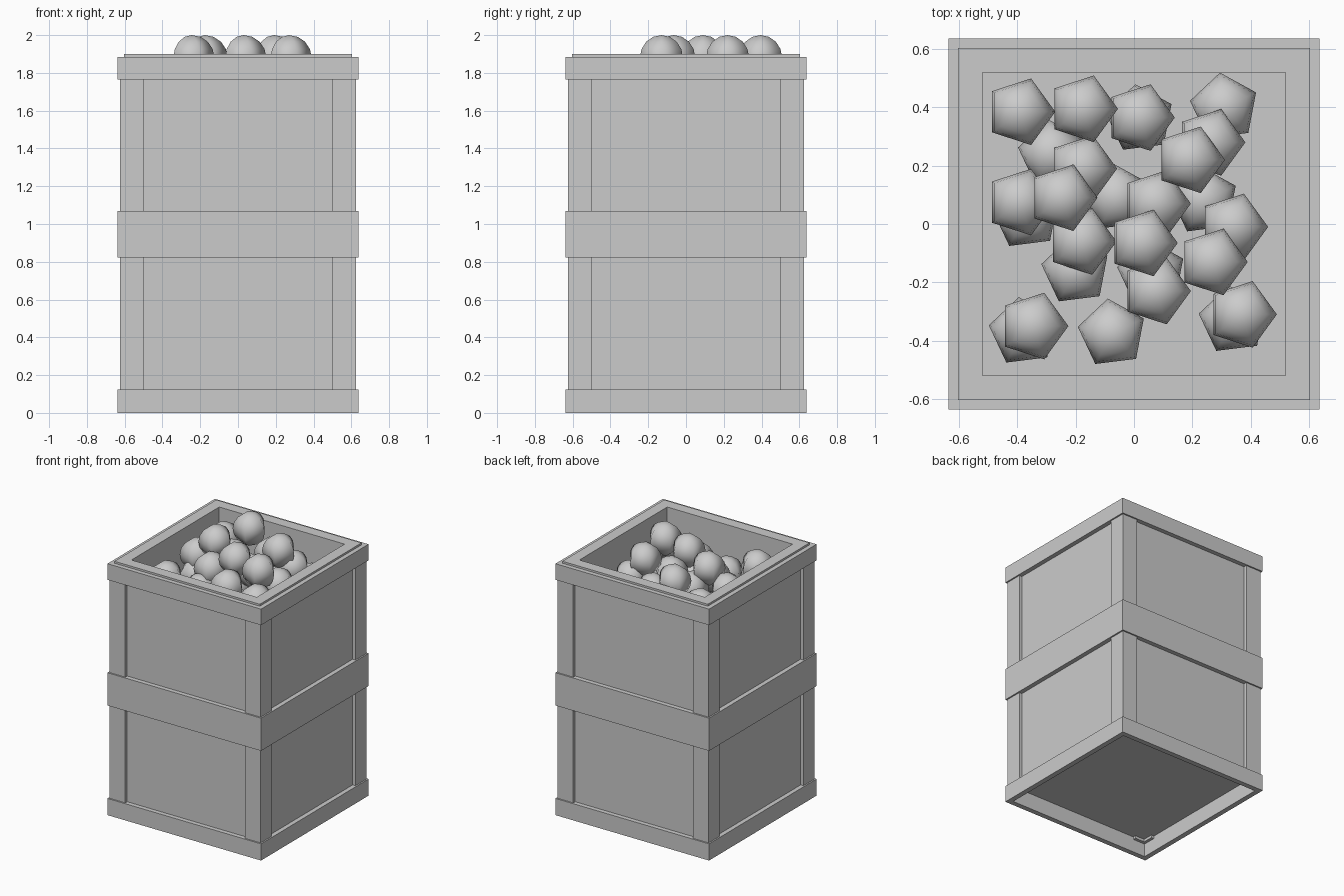
import bpy, bmesh, math

if "Cube" in bpy.data.objects:
    bpy.data.objects.remove(bpy.data.objects["Cube"])

STEP = 0.9425  # height of one crate in the stack


def make(name, bm):
    bmesh.ops.recalc_face_normals(bm, faces=bm.faces)
    me = bpy.data.meshes.new(name)
    bm.to_mesh(me)
    bm.free()
    ob = bpy.data.objects.new(name, me)
    bpy.context.collection.objects.link(ob)
    return ob


def square(bm, a, z):
    return [bm.verts.new((x * a, y * a, z)) for x, y in ((-1, -1), (1, -1), (1, 1), (-1, 1))]


def lofted(name, sections, closed):
    """Join square sections (half width, z); closed = ring, else capped."""
    bm = bmesh.new()
    loops = [square(bm, a, z) for a, z in sections]
    pairs = list(zip(loops, loops[1:]))
    if closed:
        pairs.append((loops[-1], loops[0]))
    for p, q in pairs:
        for i in range(4):
            j = (i + 1) % 4
            bm.faces.new((p[i], p[j], q[j], q[i]))
    if not closed:
        bm.faces.new(loops[0])
        bm.faces.new(loops[-1])
    return make(name, bm)


def band(name, z0, z1):
    return lofted(name, [(0.637, z0), (0.637, z1), (0.598, z1), (0.598, z0)], True)


def corner_post(name, angle, z0, z1):
    bm = bmesh.new()
    o, t, i = 0.626, 0.575, 0.497
    profile = [(o, o), (i, o), (i, t), (t, t), (t, i), (o, i)]
    c, s = math.cos(angle), math.sin(angle)
    face = bm.faces.new([bm.verts.new((x * c - y * s, x * s + y * c, z0)) for x, y in profile])
    ext = bmesh.ops.extrude_face_region(bm, geom=[face], use_keep_orig=True)
    for v in ext["geom"]:
        if isinstance(v, bmesh.types.BMVert):
            v.co.z = z1
    return make(name, bm)


# two identical stacked crates
for n, label in enumerate(("lower", "upper")):
    z = n * STEP
    # open-topped body whose rim nests into the crate above
    lofted(label + "_crate_body", [(0.603, z + 0.13 - 0.01), (0.603, z + 0.957), (0.52, z + 0.957),
                                   (0.52, z + 0.18)], False)
    band(label + "_bottom_band", z, z + 0.125)
    band(label + "_top_band", z + 0.822, z + STEP)
    for k in range(4):
        corner_post(f"{label}_corner_post_{k + 1}", k * math.pi / 2, z + 0.1, z + 0.85)

# board under the pile
lofted("fill_board", [(0.522, 1.47), (0.522, 1.5)], False)

# three layers of five-sided balls: (height, turn, positions)
layers = [
    (1.88, 0.0, [(-0.175, 0.395), (-0.245, 0.09), (0.03, -0.065), (0.192, 0.22), (0.27, -0.13)]),
    (1.75, 0.0, [(-0.39, 0.385), (0.02, 0.365), (0.262, 0.28), (-0.39, 0.075), (-0.178, 0.19),
                 (0.075, 0.07), (0.34, -0.01), (-0.18, -0.06), (0.075, -0.23), (0.37, -0.31),
                 (-0.345, -0.35)]),
    (1.62, 0.44, [(0.31, 0.40), (0.02, 0.36), (-0.28, 0.24), (-0.37, 0.03), (-0.06, 0.09),
                  (0.24, 0.08), (-0.20, -0.16), (0.06, -0.17), (-0.38, -0.37), (-0.075, -0.375),
                  (0.34, -0.33)]),
]
bm = bmesh.new()
bmesh.ops.create_uvsphere(bm, u_segments=5, v_segments=8, radius=0.12)
for f in bm.faces:
    f.smooth = True
ball_mesh = bpy.data.meshes.new("ball")
bm.to_mesh(ball_mesh)
bm.free()
# first vertex of the mesh ring sets where a corner points; aim one at +x
ring = max(ball_mesh.vertices, key=lambda v: v.co.x ** 2 + v.co.y ** 2)
aim = -math.atan2(ring.co.y, ring.co.x)
for height, turn, spots in layers:
    for x, y in spots:
        ball = bpy.data.objects.new("ball", ball_mesh)
        ball.location = (x, y, height)
        ball.rotation_euler.z = aim + turn
        bpy.context.collection.objects.link(ball)
